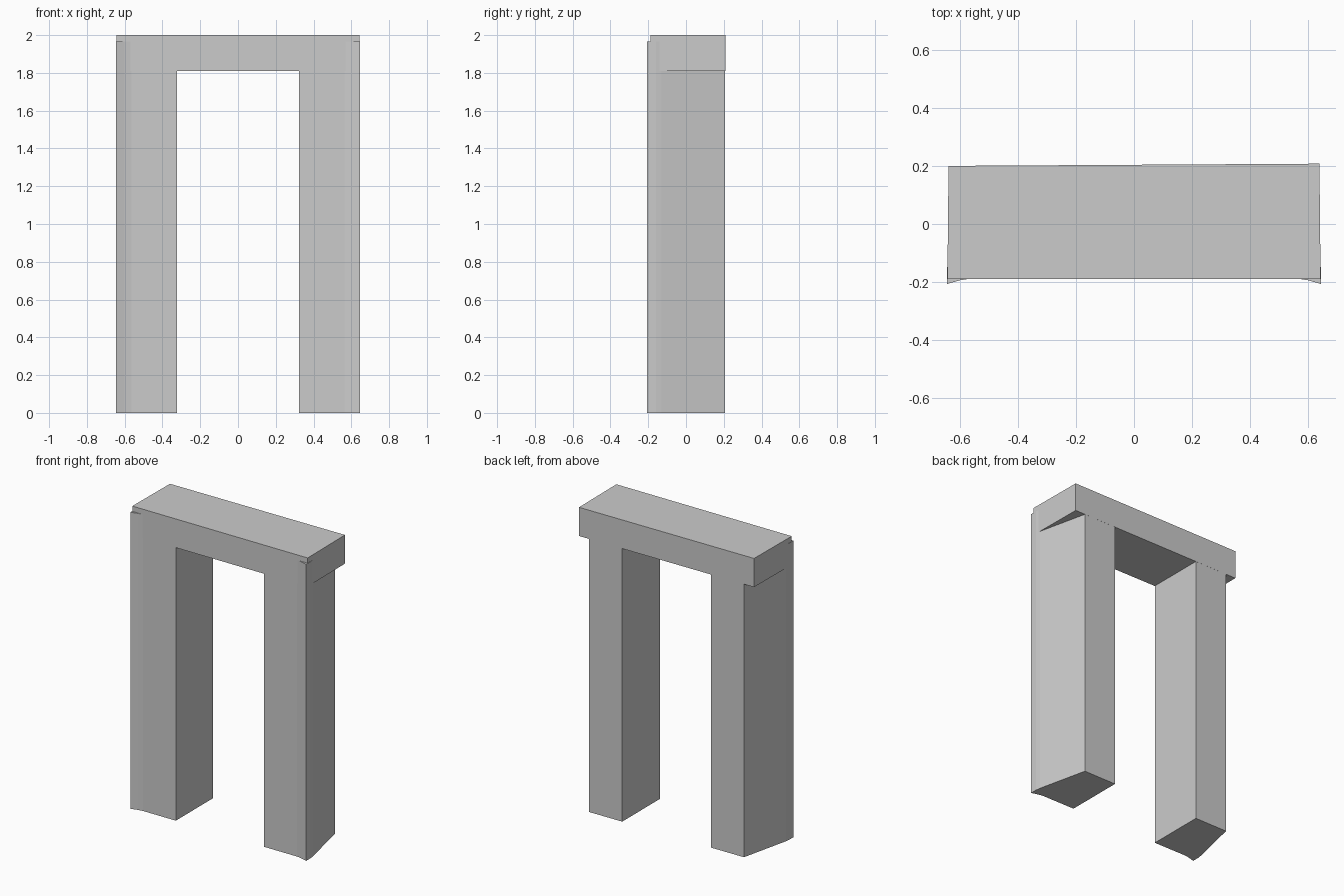
import bpy
import bmesh

cube = bpy.data.objects.get("Cube")
if cube:
    bpy.data.objects.remove(cube, do_unlink=True)

stone = bpy.data.materials.new("grey_stone")
stone.use_nodes = True
GREY = (0.6, 0.6, 0.6, 1)
stone.diffuse_color = GREY
stone.node_tree.nodes["Principled BSDF"].inputs["Base Color"].default_value = GREY


def prism(name, outline, bottom, top):
    """Extrude a plan outline between two heights."""
    bm = bmesh.new()
    face = bm.faces.new([bm.verts.new((x, y, bottom)) for x, y in outline])
    result = bmesh.ops.extrude_face_region(bm, geom=[face])
    moved = [v for v in result["geom"] if isinstance(v, bmesh.types.BMVert)]
    bmesh.ops.translate(bm, verts=moved, vec=(0, 0, top - bottom))
    bmesh.ops.recalc_face_normals(bm, faces=bm.faces)
    mesh = bpy.data.meshes.new(name)
    bm.to_mesh(mesh)
    bm.free()
    mesh.materials.append(stone)
    obj = bpy.data.objects.new(name, mesh)
    bpy.context.collection.objects.link(obj)
    return obj


def back_y(x):
    """The rear wall runs slightly askew."""
    return 0.204 + 0.006 * x


# Lintel slab, overhanging the legs at the back
front = -0.189
prism("lintel", [(-0.643, front), (0.643, front),
                 (0.639, back_y(0.639)), (-0.639, back_y(-0.639))], 1.81, 2.0)

# Legs narrow towards the back and flare at the outer front corner
tiny = 0.0005
for name, side in (("right_leg", -1), ("left_leg", 1)):
    inner, outer = 0.324 * side, 0.565 * side
    prism(name, [(inner, front + tiny), (outer, front + tiny),
                 (0.6 * side, -0.194), (0.645 * side, -0.207),
                 (0.645 * side, -0.16), (0.641 * side, -0.13),
                 (outer, back_y(outer) - tiny), (inner, back_y(inner) - tiny)],
          0, 1.965)
